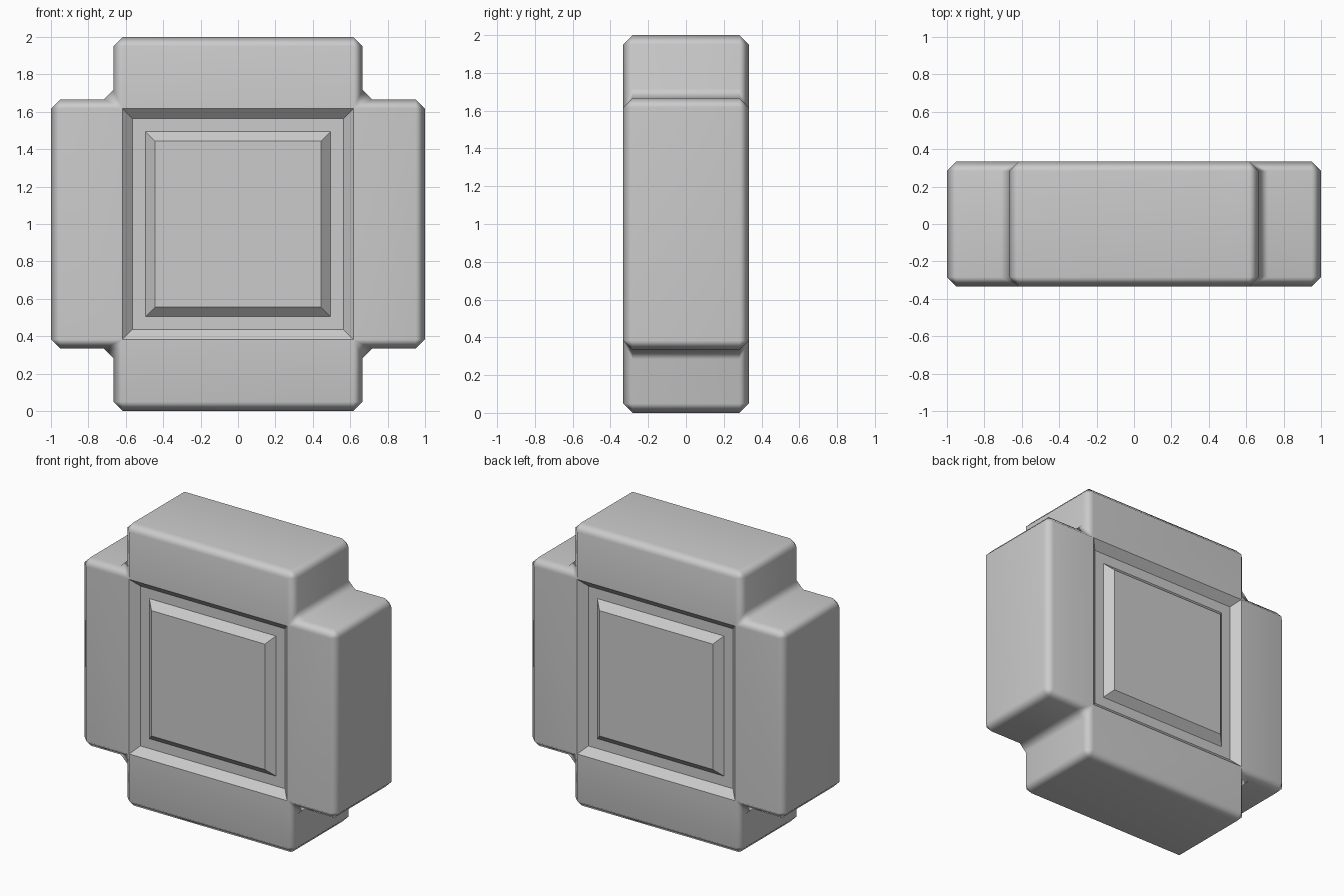
import bpy, bmesh

if "Cube" in bpy.data.objects:
    bpy.data.objects.remove(bpy.data.objects["Cube"])

A, B, D, BEV = 1.0, 2 / 3, 1 / 3, 0.05   # arm reach, arm half width, half depth, chamfer

bm = bmesh.new()

# Cross-shaped block: one outline extruded through the depth
outline = [(B, -A), (B, -B), (A, -B), (A, B), (B, B), (B, A),
           (-B, A), (-B, B), (-A, B), (-A, -B), (-B, -B), (-B, -A)]
face = bm.faces.new([bm.verts.new((x, -D, z + 1)) for x, z in outline])
ext = bmesh.ops.extrude_face_region(bm, geom=[face], use_keep_orig=True)
for v in ext["geom"]:
    if isinstance(v, bmesh.types.BMVert):
        v.co.y = D
bmesh.ops.recalc_face_normals(bm, faces=bm.faces[:])

# Single chamfer along every edge
bmesh.ops.bevel(bm, geom=bm.edges[:], offset=BEV, offset_type='OFFSET',
                segments=1, affect='EDGES', clamp_overlap=True)
for f in bm.faces:
    f.smooth = True


def split_centre(side):
    """Cut the centre square out of the cross face and return it."""
    big = max((f for f in bm.faces if f.normal.y * side > 0.99),
              key=lambda f: f.calc_area())
    inner = [v for v in big.verts if abs(v.co.x) < 0.65 and abs(v.co.z - 1) < 0.65]
    for i in range(4):
        a, b = inner[i], inner[(i + 1) % 4]
        f = next((f for f in a.link_faces if f in b.link_faces
                  and abs(f.normal.y) > 0.99), None)
        if f:
            bmesh.utils.face_split(f, a, b)
    return next(f for f in inner[0].link_faces if all(v in inner for v in f.verts))


# Sunken frame and raised panel on the front and the back
bm.normal_update()
for side in (-1, 1):
    centre = split_centre(side)
    bm.normal_update()
    parts = [centre]
    for thickness, depth in ((0.052, -0.05), (0.07, 0), (0.052, 0.05)):
        rim = bmesh.ops.inset_individual(bm, faces=[centre], thickness=thickness,
                                         depth=depth, use_even_offset=True)
        parts += rim["faces"]
        bm.normal_update()
    for f in parts:
        for e in f.edges:
            e.smooth = False

mesh = bpy.data.meshes.new("panelled_cross_block")
bm.to_mesh(mesh)
bm.free()
block = bpy.data.objects.new("panelled_cross_block", mesh)
bpy.context.collection.objects.link(block)

# Keep the large faces flat while the chamfers shade smoothly
wn = block.modifiers.new("weighted_normals", 'WEIGHTED_NORMAL')
wn.keep_sharp = True
